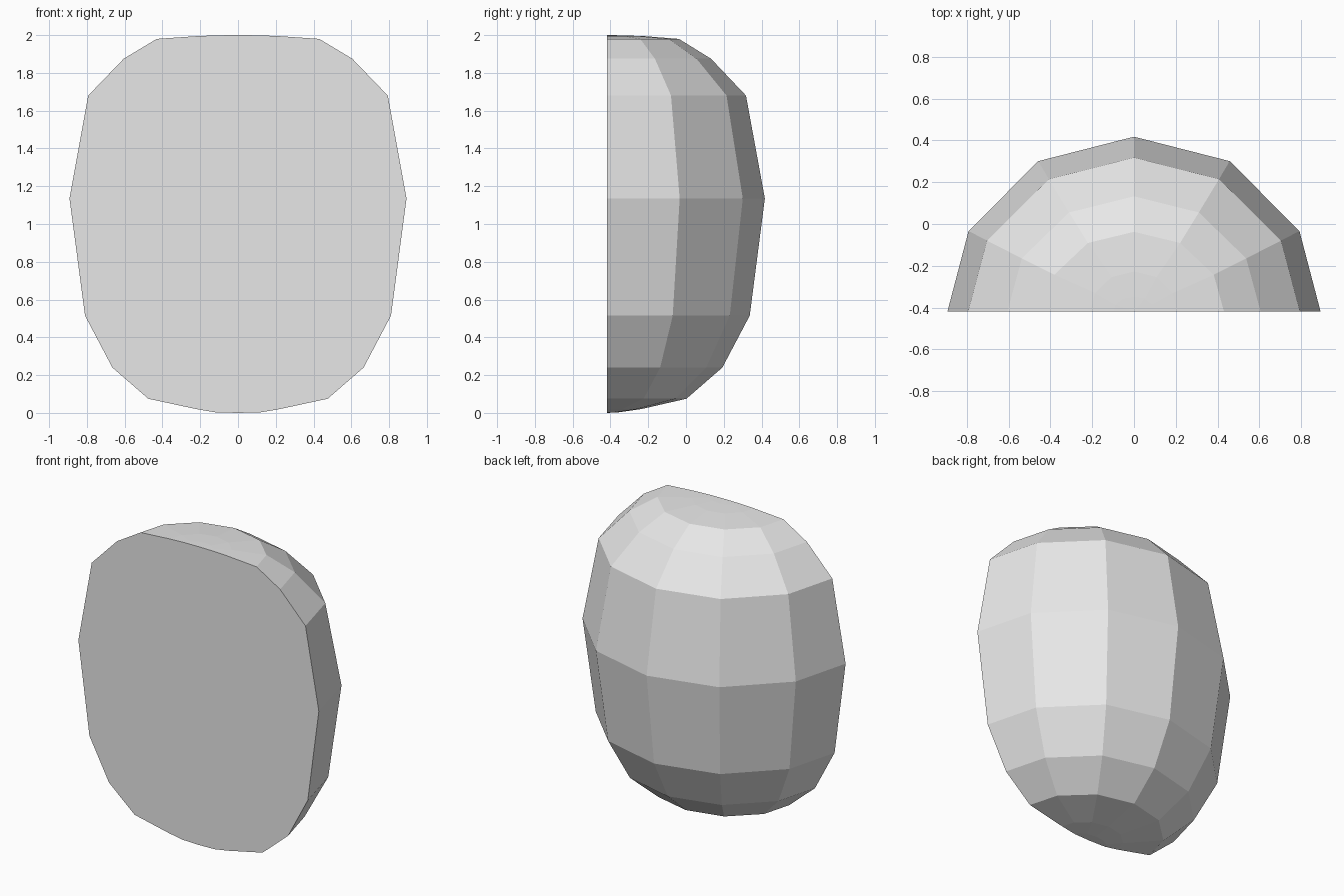
import bpy
import bmesh

cube = bpy.data.objects.get("Cube")
if cube:
    bpy.data.objects.remove(cube)

# Plain grey finish
grey = bpy.data.materials.new("plain grey")
grey.use_nodes = True
colour = (0.8, 0.8, 0.8, 1)
grey.diffuse_color = colour
grey.node_tree.nodes["Principled BSDF"].inputs["Base Color"].default_value = colour

FLAT_Y = -0.4175  # plane of the flat front

# Half outline seen from above, mirrored to make the full arc
quarter = [(1, 0), (0.887, 0.46), (0.513, 0.86)]
arc = quarter + [(0, 1)] + [(-x, y) for x, y in reversed(quarter)]

# Rings from bottom to top: height, half width, depth
rings = [
    (0.003, 0.12, 0.06),
    (0.02, 0.22, 0.18),
    (0.075, 0.475, 0.42),
    (0.24, 0.665, 0.61),
    (0.515, 0.81, 0.755),
    (1.135, 0.892, 0.835),
    (1.68, 0.793, 0.735),
    (1.875, 0.605, 0.55),
    (1.98, 0.43, 0.38),
    (1.995, 0.21, 0.19),
    (1.999, 0.10, 0.07),
]

# Faceted half-round shell
bm = bmesh.new()
loops = [[bm.verts.new((x * w, FLAT_Y + y * d, z)) for x, y in arc]
         for z, w, d in rings]
for low, high in zip(loops, loops[1:]):
    for i in range(len(arc) - 1):
        bm.faces.new((low[i], low[i + 1], high[i + 1], high[i]))

# Poles close the top and bottom
bottom = bm.verts.new((0, FLAT_Y, 0))
top = bm.verts.new((0, FLAT_Y, 2))
for pole, loop in ((bottom, loops[0]), (top, loops[-1])):
    for a, b in zip(loop, loop[1:]):
        bm.faces.new((pole, a, b))

# Flat front
right_side = [loop[-1] for loop in loops]
left_side = [loop[0] for loop in reversed(loops)]
bm.faces.new([bottom] + right_side + [top] + left_side)
bmesh.ops.recalc_face_normals(bm, faces=bm.faces)

mesh = bpy.data.meshes.new("half_rounded_body")
bm.to_mesh(mesh)
bm.free()
mesh.materials.append(grey)
body = bpy.data.objects.new("half_rounded_body", mesh)
bpy.context.collection.objects.link(body)
